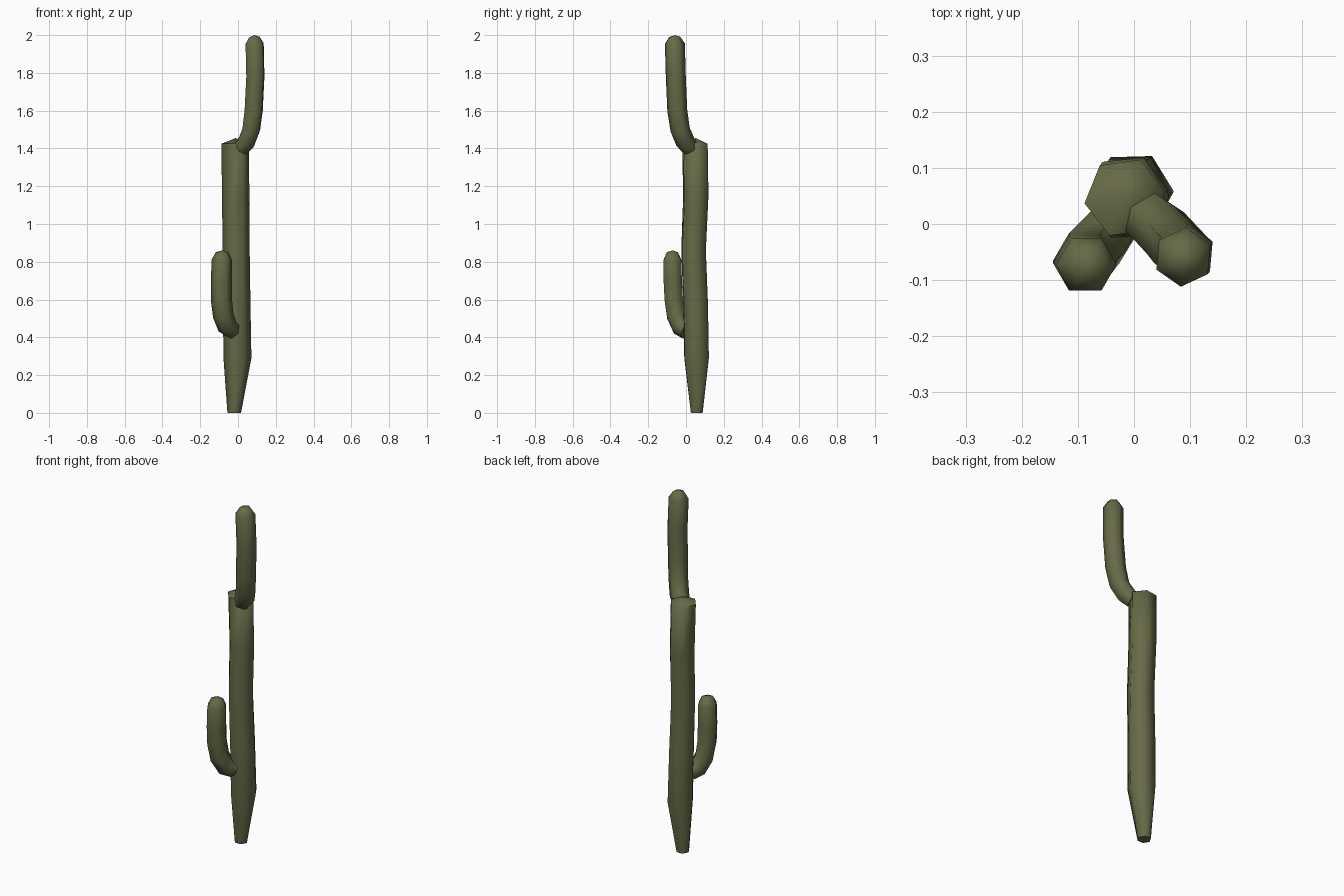
import bpy, bmesh, math
from mathutils import Vector, Matrix

if "Cube" in bpy.data.objects:
    bpy.data.objects.remove(bpy.data.objects["Cube"])

SIDES = 6
olive = bpy.data.materials.new("cactus olive green")
olive.diffuse_color = (0.135, 0.143, 0.063, 1)
olive.use_nodes = True
olive.node_tree.nodes["Principled BSDF"].inputs["Base Color"].default_value = olive.diffuse_color


def tube(name, rings, tip, start_angle, twist=0.0, follow=True):
    """Six-sided tube through (x, y, z, radius) rings, closed by a pointed tip."""
    bm = bmesh.new()
    pts = [Vector(r[:3]) for r in rings]
    loops = []
    for i, p in enumerate(pts):
        a, b = pts[max(i - 1, 0)], pts[min(i + 1, len(pts) - 1)]
        rot = Matrix.Identity(3)
        if follow:
            rot = Vector((0, 0, 1)).rotation_difference(b - a).to_matrix()
        base = start_angle + twist * i / (len(pts) - 1)
        loop = []
        for k in range(SIDES):
            t = math.radians(base + 360 * k / SIDES)
            loop.append(bm.verts.new(p + rot @ Vector((math.cos(t), math.sin(t), 0)) * rings[i][3]))
        loops.append(loop)
    for lo, hi in zip(loops, loops[1:]):
        for k in range(SIDES):
            n = (k + 1) % SIDES
            bm.faces.new((lo[k], lo[n], hi[n], hi[k]))
    bm.faces.new(loops[0][::-1])
    apex = bm.verts.new(tip)
    for k in range(SIDES):
        bm.faces.new((loops[-1][k], loops[-1][(k + 1) % SIDES], apex))
    bmesh.ops.recalc_face_normals(bm, faces=bm.faces)
    mesh = bpy.data.meshes.new(name)
    bm.to_mesh(mesh)
    bm.free()
    mesh.materials.append(olive)
    obj = bpy.data.objects.new(name, mesh)
    bpy.context.collection.objects.link(obj)
    bpy.ops.object.select_all(action='DESELECT')
    obj.select_set(True)
    bpy.context.view_layer.objects.active = obj
    bpy.ops.object.shade_smooth_by_angle(angle=math.radians(65))


# Trunk: narrow foot, slightly wavy column, blunt top
tube("trunk", [
    (-0.020, 0.057, 0.00, 0.036),
    (-0.003, 0.056, 0.29, 0.074),
    (-0.007, 0.051, 0.58, 0.073),
    (-0.010, 0.040, 0.86, 0.072),
    (-0.012, 0.052, 1.15, 0.073),
    (-0.016, 0.047, 1.425, 0.073),
], (-0.013, 0.050, 1.455), 0, twist=8, follow=False)

# Upper arm: leaves the trunk top to the front right and turns upward
tube("upper_arm", [
    (0.018, 0.018, 1.405, 0.048),
    (0.045, -0.004, 1.435, 0.052),
    (0.070, -0.031, 1.50, 0.052),
    (0.083, -0.046, 1.60, 0.053),
    (0.092, -0.054, 1.78, 0.053),
    (0.088, -0.059, 1.955, 0.053),
    (0.087, -0.060, 1.99, 0.030),
], (0.087, -0.060, 2.0), 25)

# Lower arm: leaves the trunk to the front left and turns upward
tube("lower_arm", [
    (-0.030, 0.005, 0.435, 0.047),
    (-0.056, -0.028, 0.455, 0.053),
    (-0.078, -0.054, 0.515, 0.055),
    (-0.088, -0.065, 0.60, 0.056),
    (-0.088, -0.070, 0.70, 0.056),
    (-0.085, -0.072, 0.81, 0.054),
    (-0.083, -0.072, 0.85, 0.034),
], (-0.083, -0.072, 0.86), 0)
